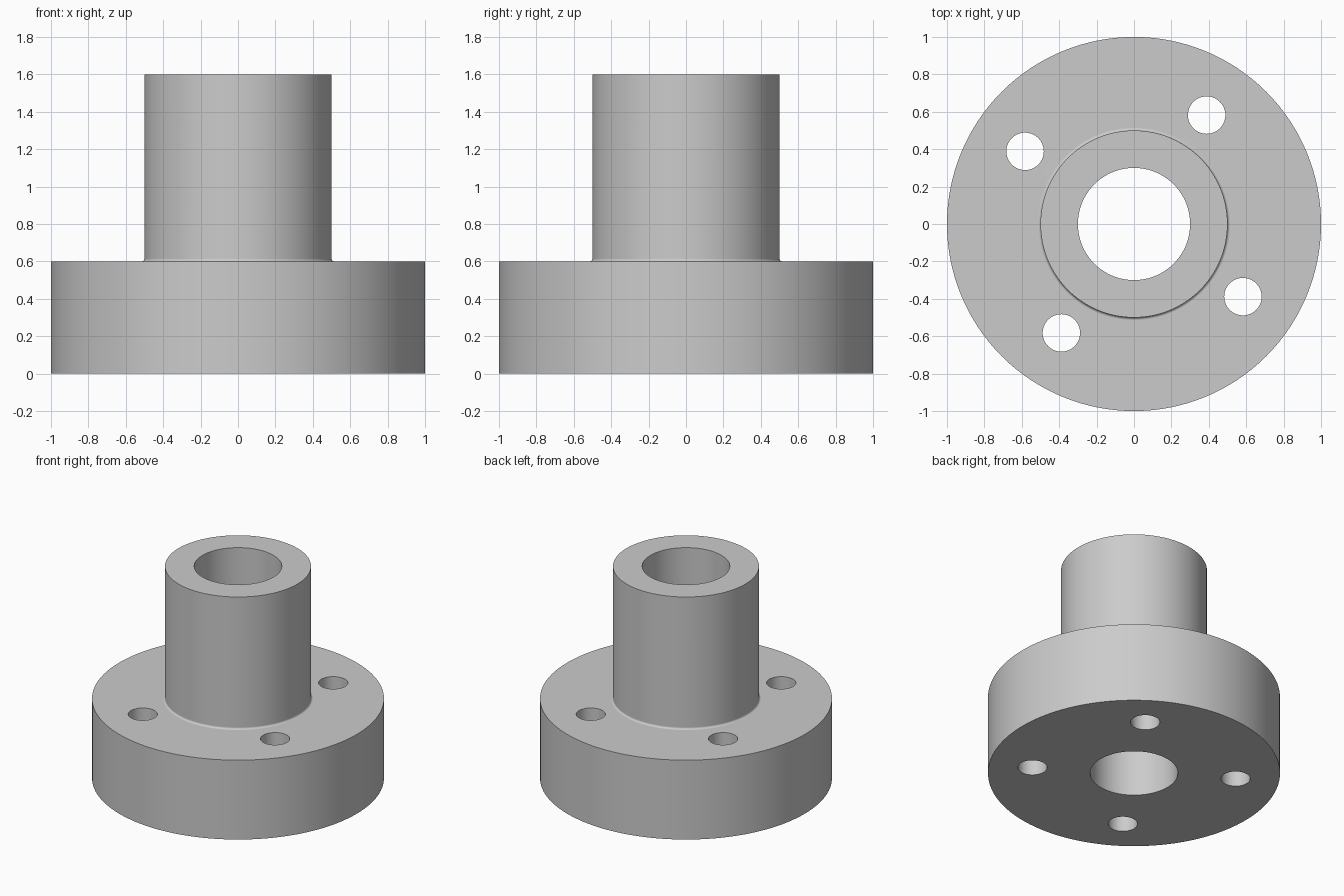
import bpy
import bmesh
import math
from mathutils import Matrix

cube = bpy.data.objects.get("Cube")
if cube:
    bpy.data.objects.remove(cube, do_unlink=True)

FLANGE_R, FLANGE_H = 1.0, 0.6
HUB_R, TOP = 0.5, 1.6
BORE_R = 0.3
FILLET = 0.015
BOLT_R, BOLT_CIRCLE, BOLT_ANGLE = 0.1, 0.7, 56.3
SEGMENTS = 128


def make_object(name, bm):
    bmesh.ops.recalc_face_normals(bm, faces=bm.faces)
    mesh = bpy.data.meshes.new(name)
    bm.to_mesh(mesh)
    bm.free()
    obj = bpy.data.objects.new(name, mesh)
    bpy.context.collection.objects.link(obj)
    return obj


def lathe(name, profile):
    """Revolve a closed (radius, z) profile around z."""
    bm = bmesh.new()
    rings = []
    for i in range(SEGMENTS):
        a = math.tau * i / SEGMENTS
        rings.append([bm.verts.new((r * math.cos(a), r * math.sin(a), z)) for r, z in profile])
    n = len(profile)
    for i, ring in enumerate(rings):
        nxt = rings[(i + 1) % SEGMENTS]
        for j in range(n):
            k = (j + 1) % n
            bm.faces.new((ring[j], nxt[j], nxt[k], ring[k]))
    return make_object(name, bm)


# Flange and hub in one turned body, with a small fillet where they meet
fillet = []
for i in range(7):
    a = math.pi / 2 * i / 6
    fillet.append((HUB_R + FILLET * (1 - math.sin(a)), FLANGE_H + FILLET * (1 - math.cos(a))))
profile = [(BORE_R, 0), (FLANGE_R, 0), (FLANGE_R, FLANGE_H), *fillet, (HUB_R, TOP), (BORE_R, TOP)]
body = lathe("flanged_hub", profile)

# Four bolt holes
bm = bmesh.new()
for i in range(4):
    a = math.radians(BOLT_ANGLE + 90 * i)
    place = Matrix.Translation((BOLT_CIRCLE * math.cos(a), BOLT_CIRCLE * math.sin(a), FLANGE_H / 2))
    bmesh.ops.create_cone(bm, cap_ends=True, segments=64, radius1=BOLT_R, radius2=BOLT_R,
                          depth=FLANGE_H + 0.2, matrix=place)
cutter = make_object("bolt_hole_cutter", bm)
cutter.hide_render = True

bpy.ops.object.select_all(action="DESELECT")
bpy.context.view_layer.objects.active = body
body.select_set(True)
cut = body.modifiers.new("bolt_holes", "BOOLEAN")
cut.operation = "DIFFERENCE"
cut.solver = "EXACT"
cut.object = cutter
bpy.ops.object.modifier_apply(modifier=cut.name)
bpy.data.objects.remove(cutter, do_unlink=True)

# Smooth walls with crisp rims
bpy.ops.object.shade_smooth_by_angle(angle=math.radians(30))
weighted = body.modifiers.new("weighted_normals", "WEIGHTED_NORMAL")
weighted.keep_sharp = True

# Plain grey metal
grey = bpy.data.materials.new("plain_grey")
grey.use_nodes = True
colour = (0.6, 0.6, 0.6, 1)
grey.diffuse_color = colour
grey.node_tree.nodes["Principled BSDF"].inputs["Base Color"].default_value = colour
body.data.materials.clear()
body.data.materials.append(grey)
